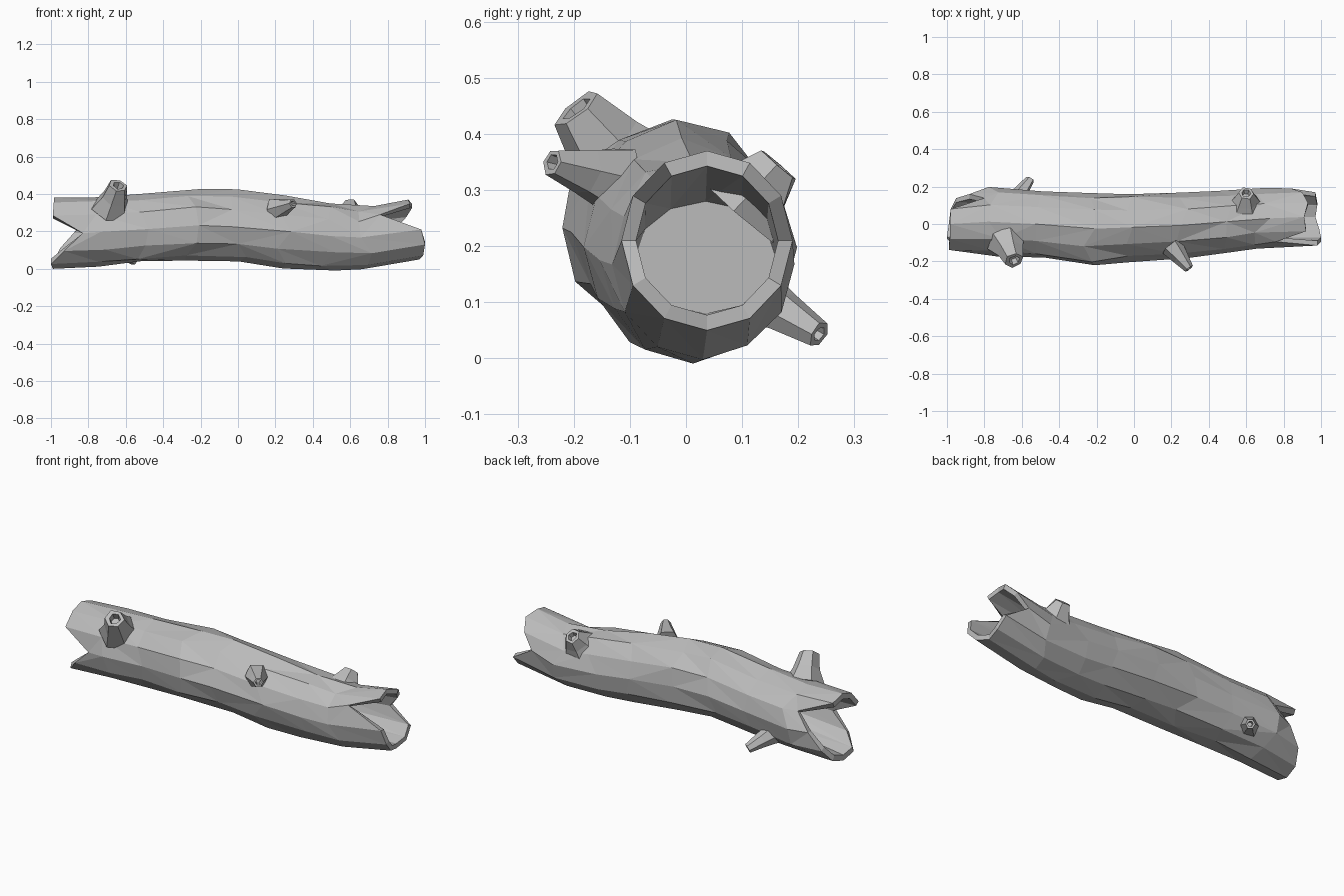
import bpy, bmesh, math, random
from mathutils import Vector

random.seed(4)
SIDES = 12

cube = bpy.data.objects.get("Cube")
if cube:
    bpy.data.objects.remove(cube)

# Single weathered grey for the whole log
grey = bpy.data.materials.new("weathered_grey")
grey.use_nodes = True
colour = (0.5, 0.5, 0.5, 1)
grey.diffuse_color = colour
grey.node_tree.nodes["Principled BSDF"].inputs["Base Color"].default_value = colour


def finish(bm, name):
    """Turn a bmesh into a flat shaded object."""
    bmesh.ops.recalc_face_normals(bm, faces=bm.faces)
    mesh = bpy.data.meshes.new(name)
    bm.to_mesh(mesh)
    bm.free()
    mesh.materials.append(grey)
    obj = bpy.data.objects.new(name, mesh)
    bpy.context.collection.objects.link(obj)
    return obj


def bridge(bm, a, b, triangles=False):
    """Join two rings of vertices, optionally with varied diagonals."""
    count = len(a)
    for i in range(count):
        j = (i + 1) % count
        if not triangles:
            bm.faces.new((a[i], a[j], b[j], b[i]))
        elif random.random() < 0.65:
            bm.faces.new((a[i], a[j], b[j]))
            bm.faces.new((a[i], b[j], b[i]))
        else:
            bm.faces.new((a[i], a[j], b[i]))
            bm.faces.new((a[j], b[j], b[i]))


def section(bm, xs, box, scale=1.0, rough=0.0):
    """Ring of vertices inside a y/z box, with one x per vertex."""
    y0, y1, z0, z1 = box
    ring = []
    for i, x in enumerate(xs):
        a = math.tau * i / SIDES
        r = scale * (1 + random.uniform(-rough, rough))
        ring.append(bm.verts.new((x + random.uniform(-rough, rough),
                                  (y0 + y1) / 2 + r * math.cos(a) * (y1 - y0) / 2,
                                  (z0 + z1) / 2 + r * math.sin(a) * (z1 - z0) / 2)))
    return ring


# Splintered rims: x at each step round from the back, over the top
right_rim = [-.88, -.80, -.98, -.985, -.985, -.99, -.83, -.93, -1, -.99, -.98, -.95]
left_rim = [.84, .90, .93, .91, .92, .76, .98, 1, .99, .97, .98, .97]
right_box = (-.16, .16, 0, .38)
left_box = (-.115, .19, .05, .37)

# Trunk sections: x, then y and z limits
trunk = [
    (-.74, -.165, .19, .015, .38),
    (-.5, -.18, .18, .035, .39),
    (-.25, -.22, .17, .045, .42),
    (0, -.2, .165, .035, .415),
    (.25, -.185, .17, .012, .385),
    (.48, -.15, .175, 0, .35),
    (.69, -.125, .185, .005, .33),
]

bm = bmesh.new()
rings = [section(bm, right_rim, right_box)]
rings += [section(bm, [x] * SIDES, box, 1.01, .045) for x, *box in trunk]
rings.append(section(bm, left_rim, left_box))
for a, b in zip(rings, rings[1:]):
    bridge(bm, a, b, True)

# Hollow ends: thin wall, tapering bore and a closed floor
for outer, rim, box, depth, floor in (
        (rings[0], right_rim, right_box, -.5, (-.12, .12, .1, .31)),
        (rings[-1], left_rim, left_box, .5, (-.09, .16, .08, .28))):
    lip = section(bm, rim, box, .83)
    bore = section(bm, [depth] * SIDES, floor)
    bridge(bm, outer, lip)
    bridge(bm, lip, bore, True)
    bm.faces.new(bore)
finish(bm, "hollow_trunk")


def stub(name, base, tip, base_r, tip_r):
    """Broken branch: six sided taper with a hollow end."""
    base, tip = Vector(base), Vector(tip)
    axis = (tip - base).normalized()
    turn = axis.to_track_quat('Z', 'Y')
    length = (tip - base).length
    profile = [(-.1, base_r * 1.1), (.45, (base_r + tip_r) / 2), (1, tip_r),
               (1, tip_r * .6), (.75, tip_r * .45)]
    bm = bmesh.new()
    loops = []
    for t, r in profile:
        loop = []
        for i in range(6):
            a = math.tau * i / 6
            wobble = r * random.uniform(.92, 1.08)
            local = Vector((wobble * math.cos(a), wobble * math.sin(a), t * length))
            loop.append(bm.verts.new(base + turn @ local))
        loops.append(loop)
    for a, b in zip(loops, loops[1:]):
        bridge(bm, a, b)
    bm.faces.new(loops[0])
    bm.faces.new(loops[-1])
    finish(bm, name)


stub("front_large_stub", (-.68, -.10, .33), (-.64, -.195, .445), .095, .05)
stub("front_small_stub", (.21, -.13, .32), (.295, -.238, .35), .06, .025)
stub("back_upper_stub", (.595, .10, .27), (.60, .165, .345), .095, .042)
stub("back_lower_stub", (-.64, .12, .115), (-.555, .237, .043), .055, .024)
